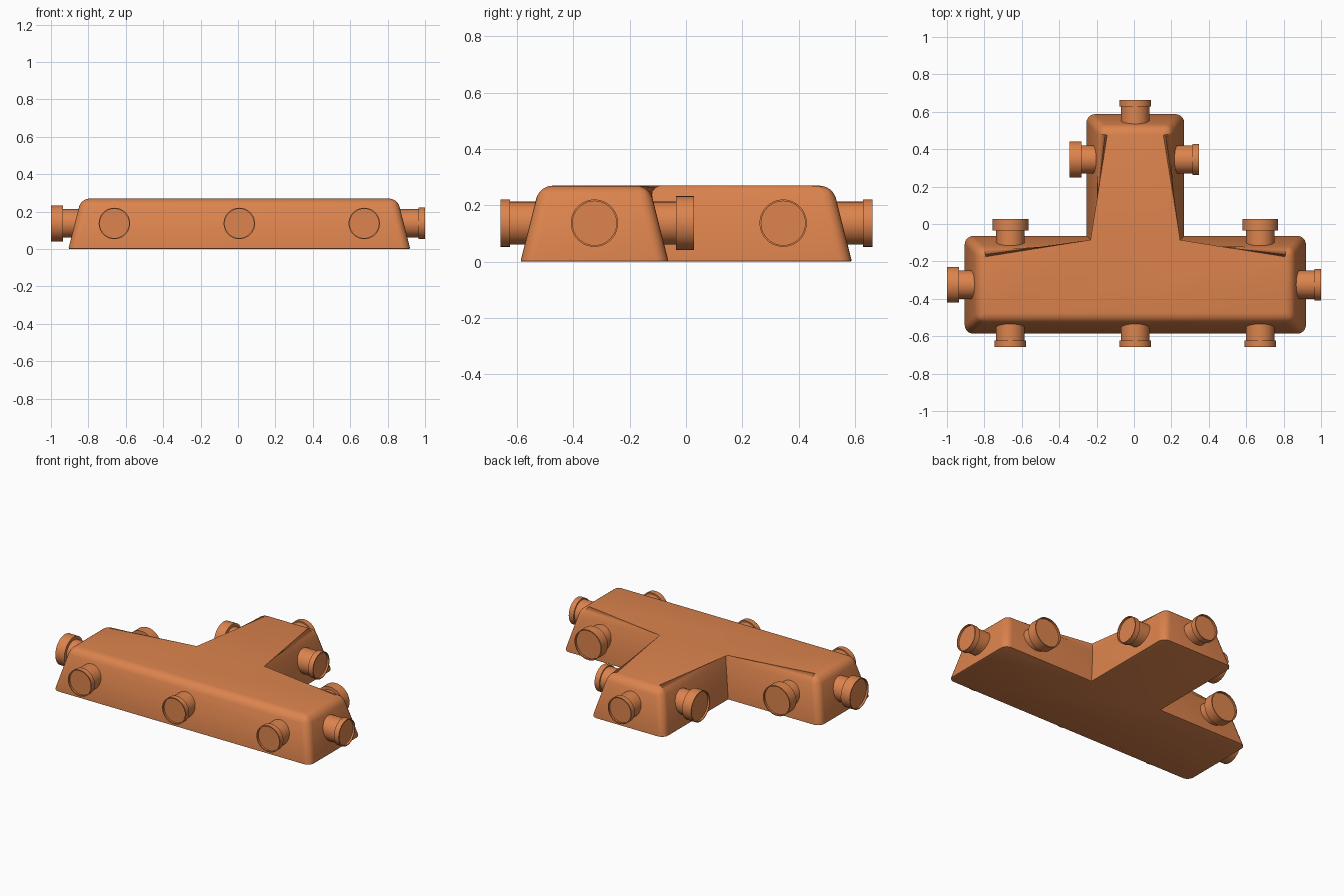
import bpy, bmesh, math
from mathutils import Vector

if "Cube" in bpy.data.objects:
    bpy.data.objects.remove(bpy.data.objects["Cube"], do_unlink=True)

orange = bpy.data.materials.new("orange_plastic")
orange.use_nodes = True
orange.diffuse_color = (0.72, 0.23, 0.075, 1)
orange.node_tree.nodes["Principled BSDF"].inputs["Base Color"].default_value = orange.diffuse_color

CX = 0.007        # middle of the body
HEIGHT = 0.27
AXIS_Z = 0.137    # height of the port axes


def finish(name, bm):
    bmesh.ops.recalc_face_normals(bm, faces=bm.faces)
    mesh = bpy.data.meshes.new(name)
    bm.to_mesh(mesh)
    bm.free()
    obj = bpy.data.objects.new(name, mesh)
    bpy.context.collection.objects.link(obj)
    mesh.materials.append(orange)
    bpy.ops.object.select_all(action='DESELECT')
    obj.select_set(True)
    bpy.context.view_layer.objects.active = obj
    bpy.ops.object.shade_smooth_by_angle(angle=math.radians(35))
    return obj


def tee_outline(inset):
    """T-shaped outline, counter-clockwise, shrunk by inset."""
    bar, stem = 0.914 - inset, 0.263 - inset
    front, step, back = -0.588 + inset, -0.062 - inset, 0.589 - inset
    half = [(bar, front), (bar, step), (stem, step), (stem, back)]
    return half + [(-x, y) for x, y in reversed(half)]


# Tapered T-shaped body with rounded outer edges
bm = bmesh.new()
rings = [[bm.verts.new((CX + x, y, z)) for x, y in tee_outline(inset)]
         for z, inset in ((0, 0), (HEIGHT, 0.068))]
low, high = rings
count = len(low)
bm.faces.new(low[::-1])
bm.faces.new(high)
for i in range(count):
    j = (i + 1) % count
    bm.faces.new((low[i], low[j], high[j], high[i]))
inner_corners = (2, 5)
rounded = [bm.edges.get((high[i], high[(i + 1) % count])) for i in range(count)]
rounded += [bm.edges.get((low[i], high[i])) for i in range(count) if i not in inner_corners]
bmesh.ops.bevel(bm, geom=rounded, offset=0.045, offset_type='OFFSET',
                segments=6, profile=0.5, affect='EDGES')
rim = [e for e in bm.edges if all(v.co.z < 0.0001 for v in e.verts)]
bmesh.ops.bevel(bm, geom=rim, offset=0.007, offset_type='OFFSET',
                segments=2, profile=0.5, affect='EDGES')
finish("body", bm)


def port(name, tip, direction, collar_radius, collar_length):
    """Lathed pipe stub: neck, collar and a shallow recessed end."""
    axis = Vector(direction)
    up = Vector((0, 0, 1))
    side = axis.cross(up)
    tube, lip = 0.076, collar_radius - 0.006
    profile = [(tube, -0.16), (tube, -collar_length), (collar_radius, -collar_length),
               (collar_radius, 0), (lip, 0), (lip, -0.012)]
    bm = bmesh.new()
    sides = 40
    loops = []
    for radius, along in profile:
        loop = []
        for k in range(sides):
            a = math.tau * k / sides
            spoke = side * math.cos(a) + up * math.sin(a)
            loop.append(bm.verts.new(Vector(tip) + axis * along + spoke * radius))
        loops.append(loop)
    for a, b in zip(loops, loops[1:]):
        for k in range(sides):
            n = (k + 1) % sides
            bm.faces.new((a[k], a[n], b[n], b[k]))
    bm.faces.new(loops[0])
    bm.faces.new(loops[-1])
    finish(name, bm)


PLUG = (0.084, 0.034)
SOCKET = (0.096, 0.064)

# Ports along the front
for label, x in (("right", -0.668), ("middle", 0), ("left", 0.668)):
    port("front_port_" + label, (CX + x, -0.658, AXIS_Z), (0, -1, 0), *PLUG)

# Ports on the back of the bar and the end of the stem
for label, x in (("right", -0.668), ("left", 0.668)):
    port("back_socket_" + label, (CX + x, 0.028, AXIS_Z), (0, 1, 0), *SOCKET)
port("stem_end_port", (CX, 0.662, AXIS_Z), (0, 1, 0), *PLUG)

# Ports on both sides of the bar and of the stem
for label, y, right_x, left_x in (("bar", -0.325, -1.0, 1.0), ("stem", 0.345, -0.345, 0.348)):
    port(label + "_socket_right", (right_x, y, AXIS_Z), (-1, 0, 0), *SOCKET)
    port(label + "_port_left", (left_x, y, AXIS_Z), (1, 0, 0), *PLUG)
